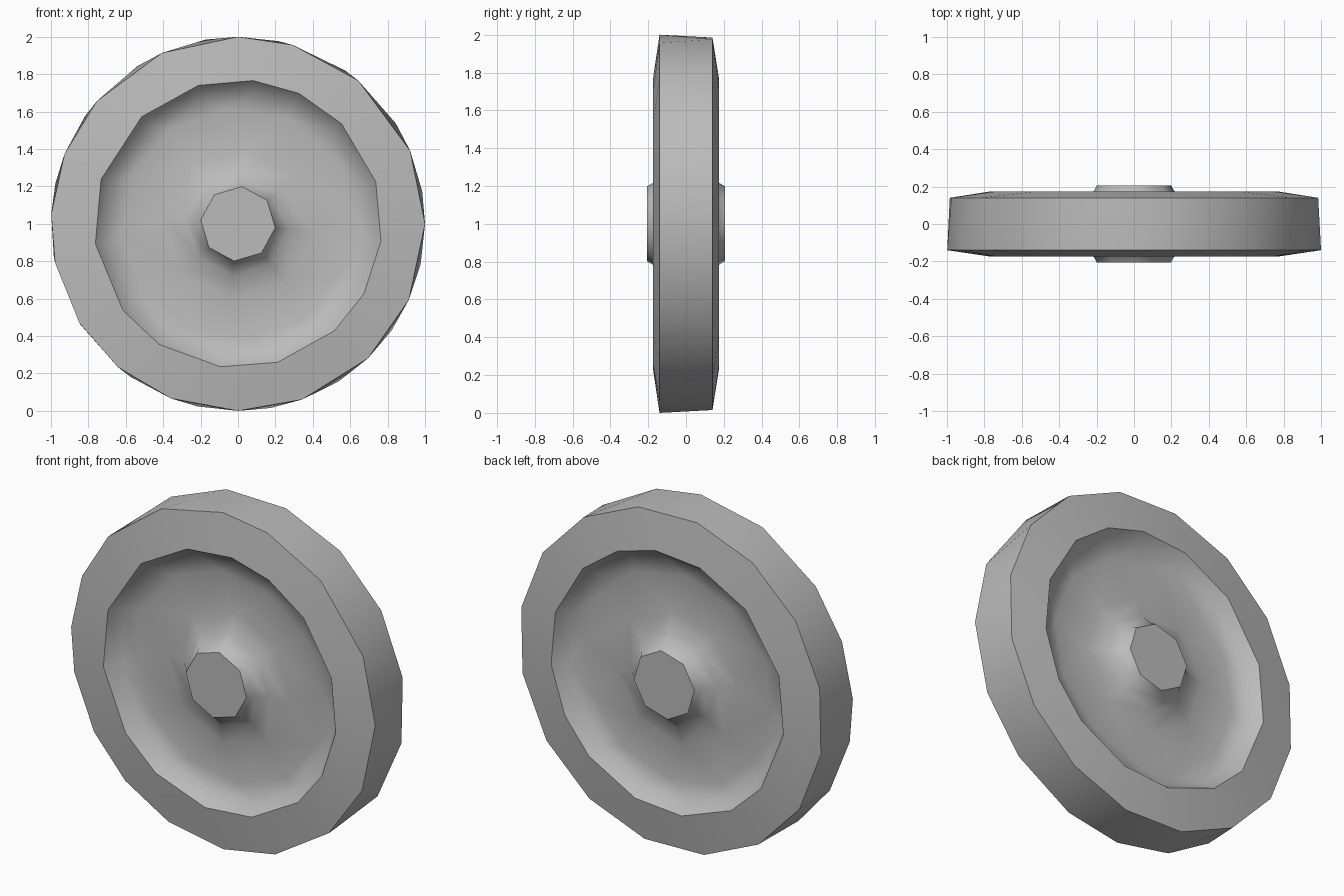
import bpy
import bmesh
from math import radians, cos, sin, tau

if "Cube" in bpy.data.objects:
    bpy.data.objects.remove(bpy.data.objects["Cube"], do_unlink=True)

grey = bpy.data.materials.new("plain grey")
grey.use_nodes = True
grey.diffuse_color = (0.5, 0.5, 0.5, 1)
grey.node_tree.nodes["Principled BSDF"].inputs["Base Color"].default_value = (0.5, 0.5, 0.5, 1)


def even(count, phase):
    """Evenly spaced angles for one ring."""
    return [phase + 360 * i / count for i in range(count)]


def add_ring(bm, radius, y, degrees):
    """Ring of vertices about the axle, kept with their angles."""
    ring = []
    for a in sorted(radians(d) % tau for d in degrees):
        ring.append((a, bm.verts.new((radius * cos(a), y, 1 + radius * sin(a)))))
    return ring


def stitch(bm, a, b):
    """Join two rings of any vertex counts with triangles, in order of angle."""
    def angle(ring, k):
        return ring[k % len(ring)][0] + tau * (k // len(ring))

    def vert(ring, k):
        return ring[k % len(ring)][1]

    i = j = 0
    while i < len(a) or j < len(b):
        step_a = j >= len(b) or (i < len(a) and
                 angle(a, i) + angle(a, i + 1) <= angle(b, j) + angle(b, j + 1))
        third = vert(a, i + 1) if step_a else vert(b, j + 1)
        bm.faces.new((vert(a, i), vert(b, j), third))
        i, j = (i + 1, j) if step_a else (i, j + 1)


# Slightly uneven corners of the tread and of the dish edge
tread_front = [0, 23, 50, 73, 90, 114, 139, 158, 177, 192, 212, 230, 249, 270, 290, 314, 336]
tread_back = even(16, 10)
dish_edge = [17, 44, 65, 84, 106, 132, 162, 188, 217, 237, 263, 286, 312, 331, 353]
hub = even(8, 84)

# Half profile from hub cap to tread: radius, distance from the middle, corners
half = [
    (0.20, 0.205, hub),
    (0.22, 0.17, hub),
    (0.28, 0.115, hub),
    (0.40, 0.085, hub),
    (0.62, 0.08, even(12, 5)),
    (0.71, 0.10, dish_edge),
    (0.77, 0.175, dish_edge),
]

bm = bmesh.new()
front = [add_ring(bm, r, -y, corners) for r, y, corners in half]
front.append(add_ring(bm, 1, -0.14, tread_front))
back = [add_ring(bm, r, y, corners) for r, y, corners in half]
back.append(add_ring(bm, 1, 0.14, tread_back))

# Both dished sides and the tread between them
rings = front + back[::-1]
for inner, outer in zip(rings, rings[1:]):
    stitch(bm, inner, outer)

# Flat hub caps
for cap in (front[0], back[0]):
    bm.faces.new([v for _, v in cap])
bmesh.ops.recalc_face_normals(bm, faces=bm.faces)

mesh = bpy.data.meshes.new("wheel")
bm.to_mesh(mesh)
bm.free()
mesh.materials.append(grey)
wheel = bpy.data.objects.new("wheel", mesh)
bpy.context.collection.objects.link(wheel)

bpy.context.view_layer.objects.active = wheel
wheel.select_set(True)
bpy.ops.object.shade_smooth_by_angle(angle=radians(50))
